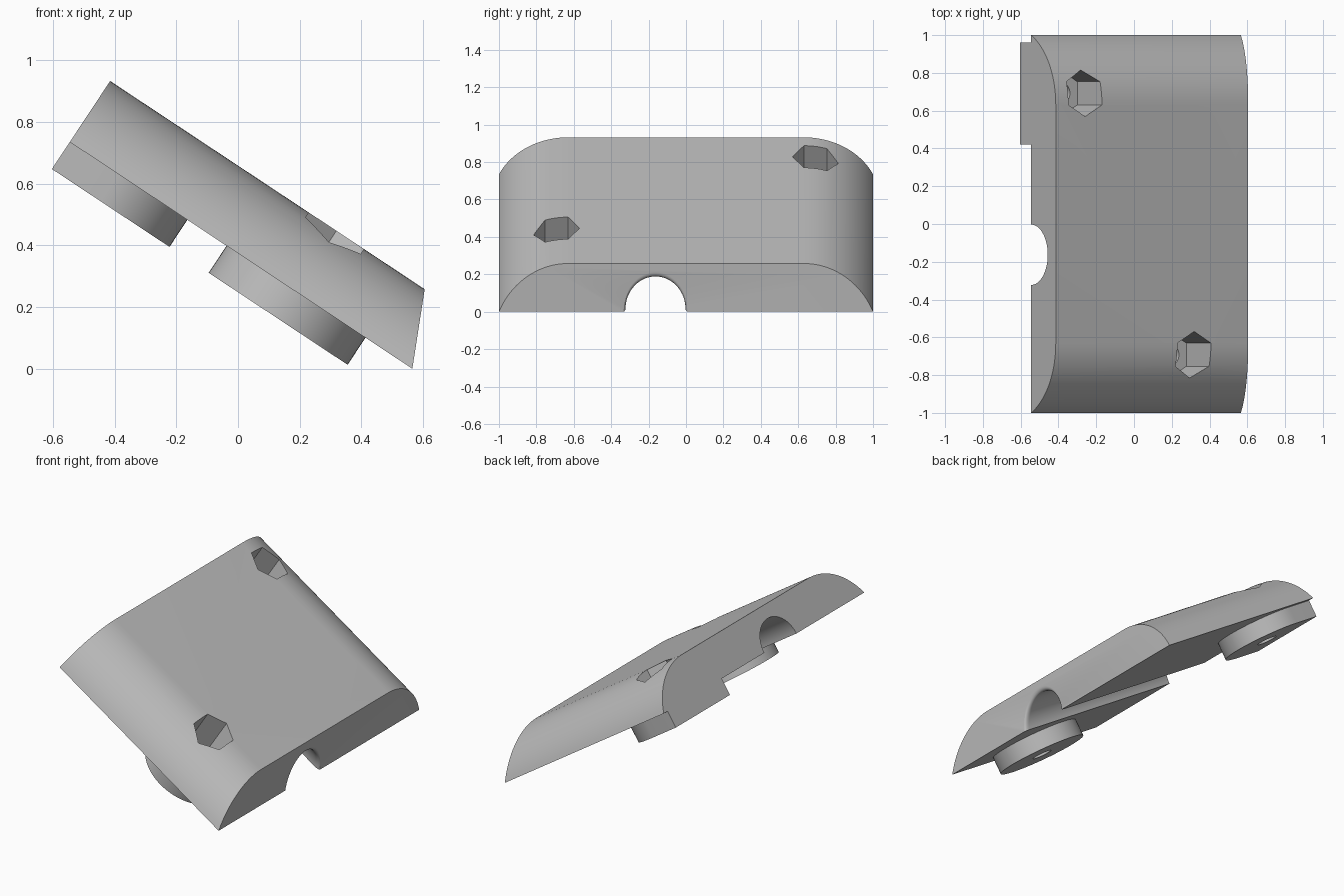
import bpy, bmesh, math
from mathutils import Matrix

if "Cube" in bpy.data.objects:
    bpy.data.objects.remove(bpy.data.objects["Cube"])

TILT = math.radians(33.5)
LENGTH, THICK = 1.331, 0.237      # underside length, plate thickness
SLANT = 0.46                      # lean of the low end
PAD_R, PAD_H, BOLT_R, HEX_R = 0.27, 0.105, 0.06, 0.123
FIXINGS = [("upper", 0.187, 0.692), ("lower", 0.879, -0.692)]

# Local frame: x runs down the slope, z is normal to the plate
FRAME = Matrix.Translation((-0.545, 0, LENGTH * math.sin(TILT))) @ Matrix.Rotation(TILT, 4, 'Y')

grey = bpy.data.materials.new("plain_grey")
grey.use_nodes = True
colour = (0.5, 0.5, 0.5, 1)
grey.diffuse_color = colour
grey.node_tree.nodes["Principled BSDF"].inputs["Base Color"].default_value = colour


def loft(name, rings):
    """Closed solid through matching rings of points."""
    bm = bmesh.new()
    loops = [[bm.verts.new(p) for p in ring] for ring in rings]
    n = len(loops[0])
    for a, b in zip(loops, loops[1:]):
        for i in range(n):
            j = (i + 1) % n
            bm.faces.new((a[i], a[j], b[j], b[i]))
    bm.faces.new(loops[0][::-1])
    bm.faces.new(loops[-1])
    bmesh.ops.recalc_face_normals(bm, faces=bm.faces)
    mesh = bpy.data.meshes.new(name)
    bm.to_mesh(mesh)
    bm.free()
    mesh.materials.append(grey)
    ob = bpy.data.objects.new(name, mesh)
    bpy.context.collection.objects.link(ob)
    ob.matrix_world = FRAME
    return ob


def prism(name, outline, low, high):
    return loft(name, [[(x, y, z) for x, y in outline] for z in (low, high)])


def arc(cx, cy, r, start, end, steps):
    angles = [math.radians(start + (end - start) * i / steps) for i in range(steps + 1)]
    return [(cx + r * math.cos(a), cy + r * math.sin(a)) for a in angles]


def circle(cx, cy, r, sides, start=0):
    return arc(cx, cy, r, start, start + 360, sides)[:-1]


def cut(target, cutters):
    """Subtract the cutters, then bake the result and drop them."""
    for c in cutters:
        c.hide_render = True
        mod = target.modifiers.new("cut", 'BOOLEAN')
        mod.operation, mod.solver, mod.object = 'DIFFERENCE', 'EXACT', c
    bpy.context.view_layer.update()
    graph = bpy.context.evaluated_depsgraph_get()
    mesh = bpy.data.meshes.new_from_object(target.evaluated_get(graph))
    target.modifiers.clear()
    target.data = mesh
    for c in cutters:
        bpy.data.objects.remove(c)


def smooth(ob):
    bpy.ops.object.select_all(action='DESELECT')
    ob.select_set(True)
    bpy.context.view_layer.objects.active = ob
    bpy.ops.object.shade_smooth_by_angle(angle=math.radians(25))


# Plate: flat top with rounded shoulders, square high end, leaning low end
flat = 0.63
edge = 1 - flat
radius = (edge ** 2 + THICK ** 2) / (2 * THICK)
sweep = math.degrees(math.asin(edge / radius))
right = arc(flat, THICK - radius, radius, 90 - sweep, 90, 20)
profile = right + [(-y, z) for y, z in reversed(right)]
plate = loft("cover_plate", [[(0, y, z) for y, z in profile],
                             [(LENGTH - SLANT * z, y, z) for y, z in profile]])

# Cable groove along the underside, flared at the low end
bore, lip = 0.16, 0.035
stations = [(-0.3, 0)]
for i in range(7):
    a = math.radians(15 * i)
    stations.append((LENGTH - lip + lip * math.sin(a), lip * (1 - math.cos(a))))
stations.append((LENGTH + 0.2, lip))
groove = loft("groove_cutter", [
    [(x - SLANT * z, -0.163 + y * (bore + grow * 0.4) / bore, z)
     for y, z in circle(0, 0, bore + grow, 64)
     for y in [y * bore / (bore + grow)]]
    for x, grow in stations])

# Hexagonal nut pockets through the plate
pockets = [prism(n + "_pocket_cutter", circle(x, y, HEX_R, 6, 90), -0.05, 0.4)
           for n, x, y in FIXINGS]
cut(plate, [groove] + pockets)
smooth(plate)

# Feet under the plate, each with a bolt hole
for name, x, y in FIXINGS:
    if name == "upper":
        outline = arc(x, y, PAD_R, -90, 90, 32) + [(0, y + PAD_R), (0, y - PAD_R)]
    else:
        outline = circle(x, y, PAD_R, 64)
    foot = prism(name + "_foot", outline, -PAD_H, 0)
    cut(foot, [prism(name + "_bolt_cutter", circle(x, y, BOLT_R, 32), -0.3, 0.2)])
    smooth(foot)
